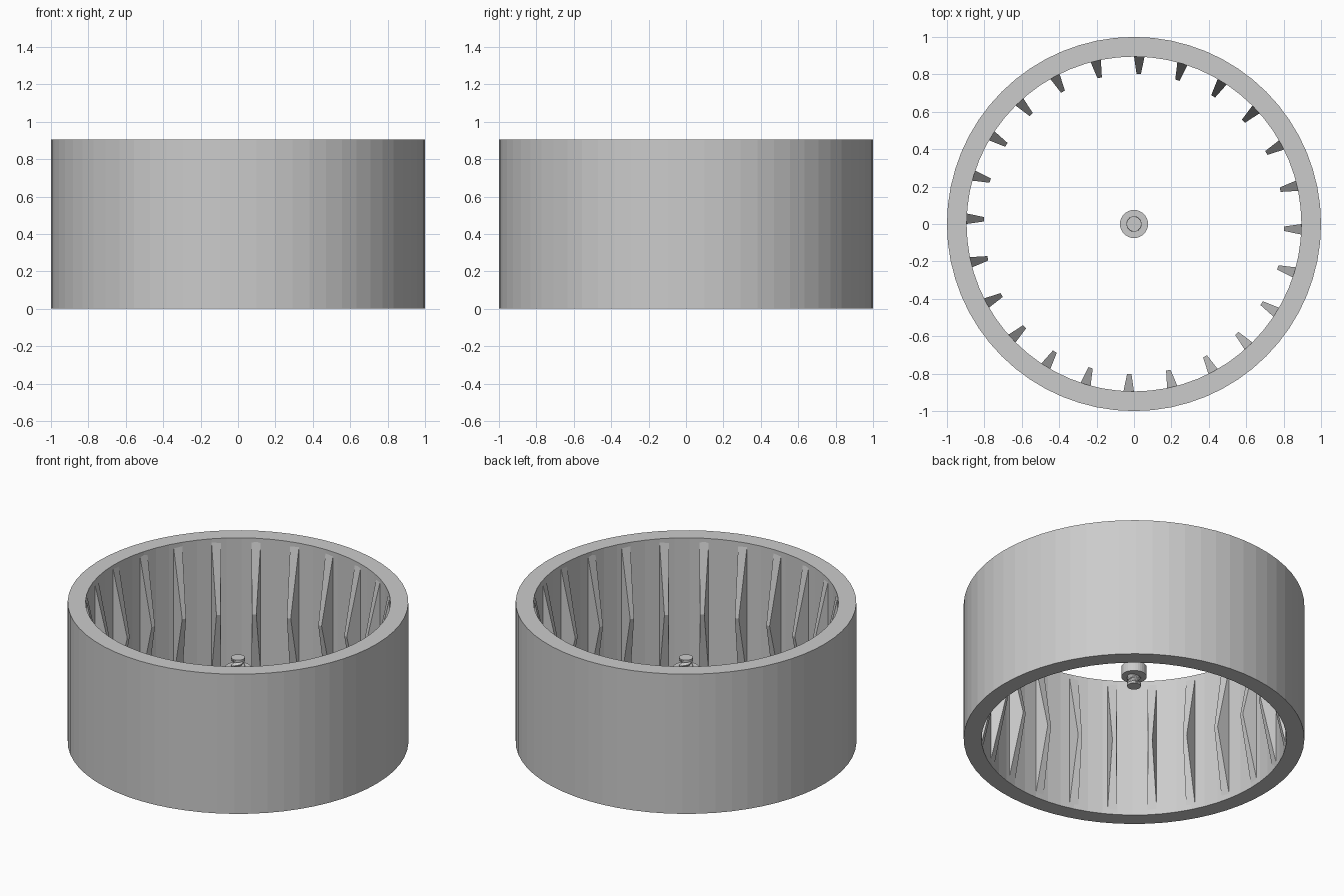
import bpy, math

if "Cube" in bpy.data.objects:
    bpy.data.objects.remove(bpy.data.objects["Cube"])

SIDES = 64
H = 0.905
MID = H / 2


def make_object(name, verts, faces):
    mesh = bpy.data.meshes.new(name)
    mesh.from_pydata(verts, [], faces)
    mesh.update()
    ob = bpy.data.objects.new(name, mesh)
    bpy.context.collection.objects.link(ob)
    return ob


def lathe(name, profile, sides):
    """Revolve a closed (r, z) profile around the z axis."""
    n = len(profile)
    verts, faces = [], []
    for i in range(sides):
        a = 2 * math.pi * i / sides
        verts += [(r * math.cos(a), r * math.sin(a), z) for r, z in profile]
        k = (i + 1) % sides
        faces += [(i * n + j, k * n + j, k * n + (j + 1) % n, i * n + (j + 1) % n)
                  for j in range(n)]
    return make_object(name, verts, faces)


def cylinder(name, r, z0, z1, sides=32):
    bpy.ops.mesh.primitive_cylinder_add(vertices=sides, radius=r, depth=z1 - z0,
                                        location=(0, 0, (z0 + z1) / 2))
    bpy.context.object.name = name


# outer drum wall
lathe("drum_wall", [(0.895, 0), (1.0, 0), (1.0, H), (0.895, H)], SIDES)

# inner teeth: wedge with a wide base on the wall and a short tip edge at mid height
R_BASE, R_TIP, W_BASE, W_TIP = 0.895, 0.803, 0.028, 0.012
Z0, Z1 = 0.03, 0.882
TOOTH = [(R_BASE, -W_BASE, Z0), (R_BASE, W_BASE, Z0),
         (R_BASE, W_BASE, Z1), (R_BASE, -W_BASE, Z1),
         (R_TIP, -W_TIP, MID), (R_TIP, W_TIP, MID)]
FACES = [(0, 1, 2, 3), (3, 2, 5, 4), (1, 0, 4, 5), (0, 3, 4), (2, 1, 5)]
for i in range(24):
    a = math.radians(15 * i - 1.8)
    c, s = math.cos(a), math.sin(a)
    make_object(f"tooth_{i + 1}",
                [(x * c - y * s, x * s + y * c, z) for x, y, z in TOOTH], FACES)

# central collar
cylinder("collar", 0.075, MID - 0.032, MID + 0.032)

# double-start threaded pin through the collar
N, ROWS, Z_LOW, Z_HIGH, LEAD = 32, 40, MID - 0.093, MID + 0.093, 0.07
verts, faces = [], []
for j in range(ROWS + 1):
    z = Z_LOW + (Z_HIGH - Z_LOW) * j / ROWS
    for i in range(N):
        a = 2 * math.pi * i / N
        r = 0.034 + 0.007 * math.cos(2 * (a - 2 * math.pi * z / LEAD))
        verts.append((r * math.cos(a), r * math.sin(a), z))
for j in range(ROWS):
    for i in range(N):
        k = (i + 1) % N
        faces.append((j * N + i, j * N + k, (j + 1) * N + k, (j + 1) * N + i))
faces += [tuple(reversed(range(N))), tuple(range(ROWS * N, (ROWS + 1) * N))]
make_object("threaded_pin", verts, faces)

# flat end caps of the pin
cylinder("pin_cap_top", 0.04, Z_HIGH - 0.012, Z_HIGH + 0.003)
cylinder("pin_cap_bottom", 0.04, Z_LOW - 0.003, Z_LOW + 0.012)
